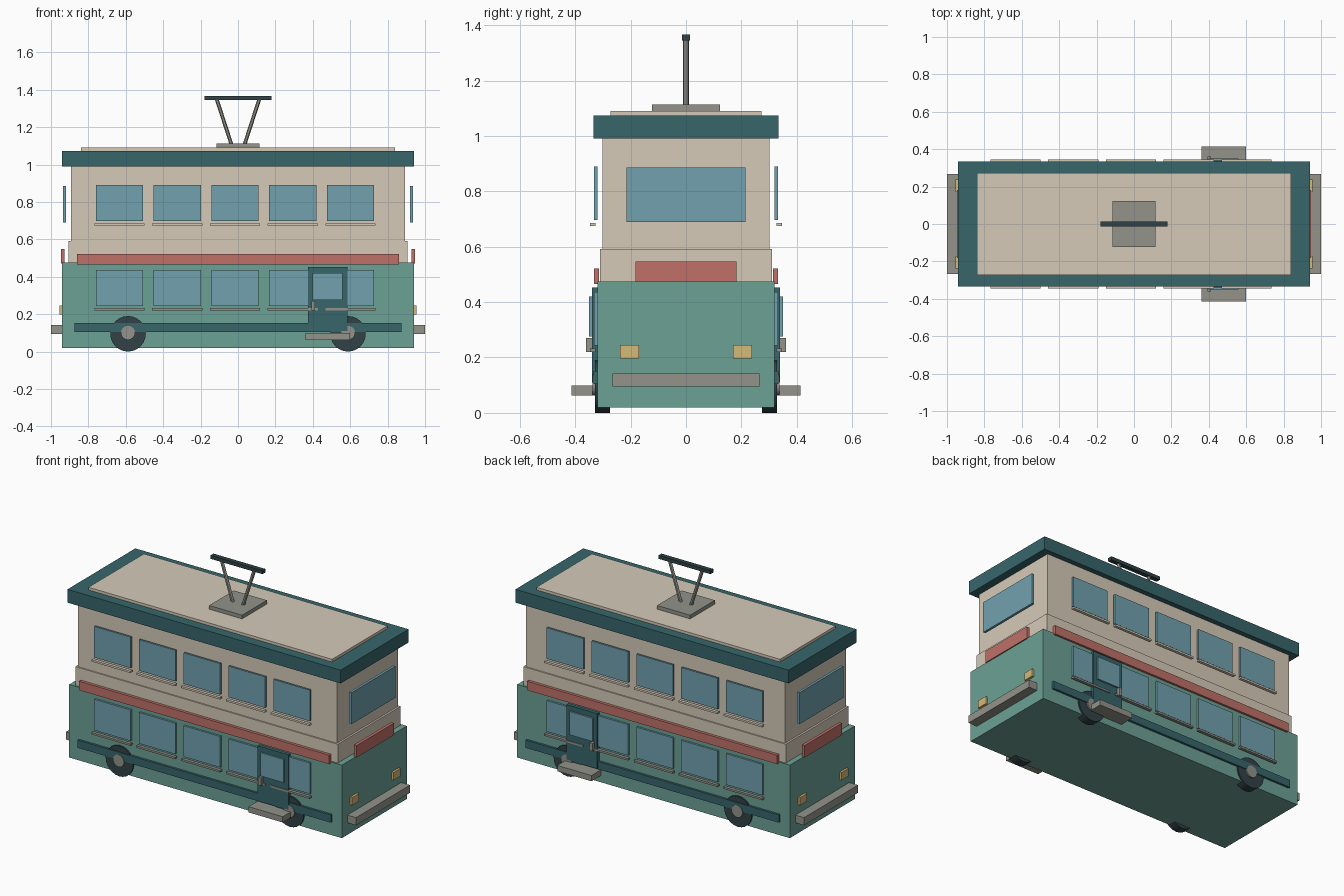
import bpy
from math import radians
from mathutils import Vector

if "Cube" in bpy.data.objects:
    bpy.data.objects.remove(bpy.data.objects["Cube"])


def material(name, r, g, b):
    m = bpy.data.materials.new(name)
    m.diffuse_color = [(c / 255) ** 2.2 for c in (r, g, b)] + [1]
    m.use_nodes = True
    m.node_tree.nodes["Principled BSDF"].inputs["Base Color"].default_value = m.diffuse_color
    return m


GREEN = material("green", 108, 160, 148)
TEAL = material("dark_teal", 58, 102, 107)
CREAM = material("cream", 212, 201, 183)
RED = material("red", 190, 112, 104)
GLASS = material("glass", 112, 160, 173)
YELLOW = material("lamp_yellow", 212, 184, 120)
METAL = material("warm_grey", 146, 146, 138)
DARK = material("dark_rubber", 52, 68, 72)


def box(name, mat, x, y, z):
    """Box from (min, max) pairs on each axis."""
    lo, hi = Vector((min(x), min(y), min(z))), Vector((max(x), max(y), max(z)))
    bpy.ops.mesh.primitive_cube_add(size=1, location=(lo + hi) / 2)
    o = bpy.context.object
    o.name = name
    for v in o.data.vertices:
        v.co *= hi - lo
    o.data.materials.append(mat)
    return o


def rod(name, mat, a, b, radius, sides):
    """Cylinder between two points."""
    a, b = Vector(a), Vector(b)
    bpy.ops.mesh.primitive_cylinder_add(vertices=sides, radius=radius, depth=(b - a).length,
                                        location=(a + b) / 2)
    o = bpy.context.object
    o.name = name
    o.rotation_euler = (b - a).to_track_quat('Z', 'Y').to_euler()
    o.data.materials.append(mat)
    bpy.ops.object.shade_smooth_by_angle(angle=radians(30))
    return o


def sym(h):
    return (-h, h)


# Body tiers and roof
box("lower_body", GREEN, sym(.94), sym(.32), (.02, .475))
box("waist_band", CREAM, sym(.905), sym(.31), (.475, .592))
box("upper_body", CREAM, sym(.893), sym(.302), (.592, .99))
box("roof", TEAL, sym(.942), sym(.334), (.99, 1.073))
box("roof_panel", CREAM, sym(.84), sym(.273), (1.073, 1.09))

# Overhead current collector
box("collector_base", METAL, sym(.114), sym(.122), (1.09, 1.113))
for s in (-1, 1):
    rod("collector_arm", METAL, (s * .036, 0, 1.11), (s * .114, 0, 1.35), .01, 12)
box("collector_bar", DARK, sym(.179), sym(.014), (1.345, 1.367))

# Both long sides
for s in (-1, 1):
    side = "front" if s < 0 else "back"

    def out(a, b):
        return (s * a, s * b)

    for i in range(5):
        cx = -.634 + .309 * i
        for level, z in (("lower", .243), ("upper", .697)):
            box(f"{side}_{level}_window_{i + 1}", GLASS, (cx - .126, cx + .126),
                out(.32, .332), (z, z + .193))
            box(f"{side}_{level}_sill_{i + 1}", METAL if level == "lower" else CREAM,
                (cx - .134, cx + .134), out(.327, .346), (z - .023, z - .011))
    box(side + "_stripe", RED, sym(.862), out(.315, .333), (.465, .521))
    box(side + "_skirt_trim", TEAL, sym(.874), out(.315, .334), (.104, .152))

    # Door with glass, handle and step
    box(side + "_door", TEAL, (.374, .585), out(.315, .34), (.11, .452))
    box(side + "_door_glass", GLASS, (.399, .56), out(.338, .35), (.275, .42))
    box(side + "_door_handle", METAL, (.392, .412), out(.338, .361), (.22, .27))
    box(side + "_step", METAL, (.362, .598), out(.32, .414), (.062, .098))

    # Wheels and hubs
    for x in (-.588, .588):
        rod(side + "_wheel", DARK, (x, s * .275, .095), (x, s * .329, .095), .095, 24)
        rod(side + "_hub", METAL, (x, s * .32, .1), (x, s * .338, .1), .038, 16)

# Both ends
for s in (-1, 1):
    side = "left" if s < 0 else "right"
    box(side + "_end_window", GLASS, (s * .919, s * .935), sym(.215), (.69, .886))
    box(side + "_end_stripe", RED, (s * .928, s * .947), sym(.183), (.472, .547))
    box(side + "_bumper", METAL, (s * .935, s), sym(.266), (.095, .143))
    for t in (-1, 1):
        box(side + "_headlight", YELLOW, (s * .93, s * .954), (t * .17, t * .238), (.197, .245))
